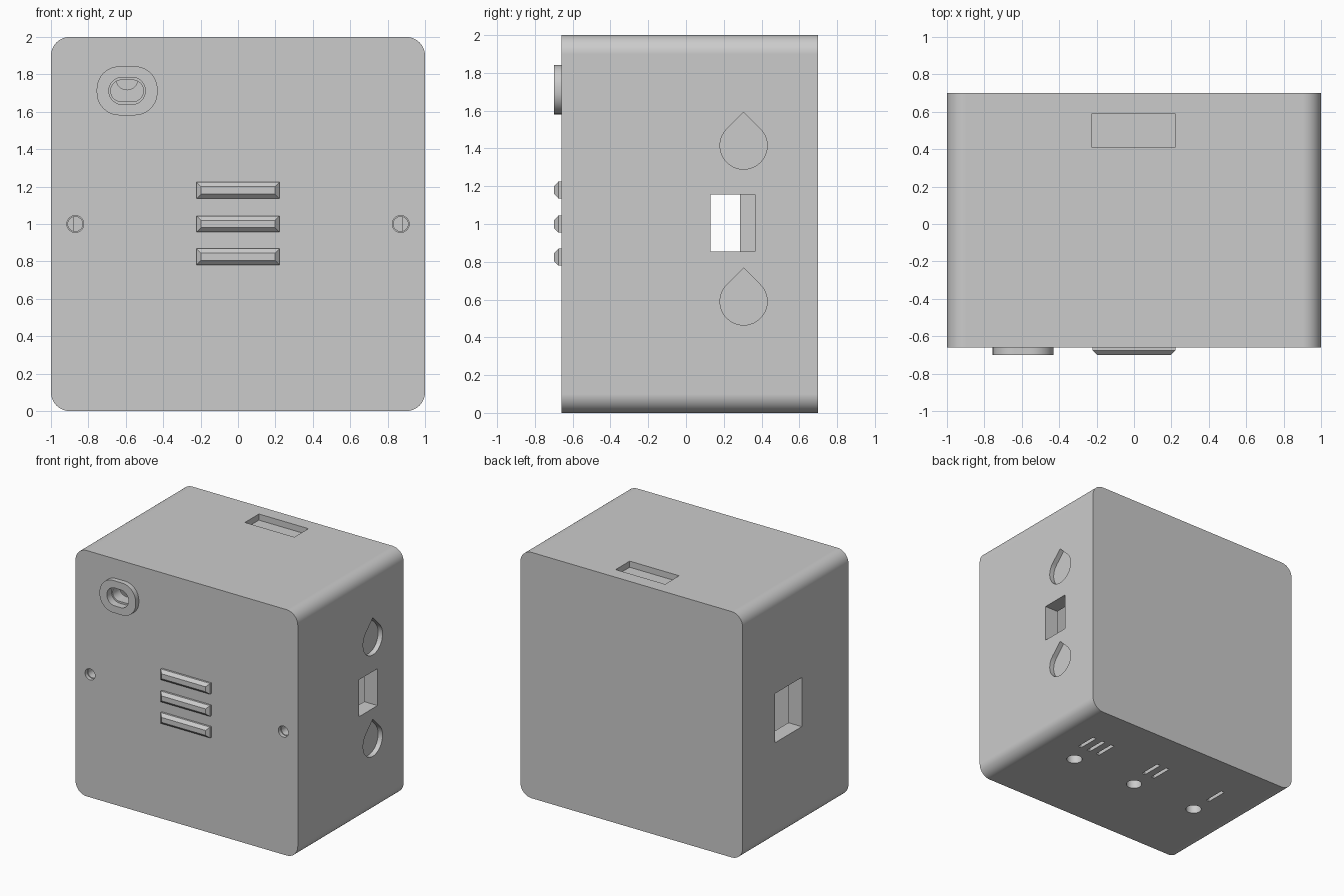
import bpy, bmesh, math

if "Cube" in bpy.data.objects:
    bpy.data.objects.remove(bpy.data.objects["Cube"])

FRONT, SEAM, BACK, WALL = -0.66, -0.545, 0.70, 0.12


def prism(name, pts, axis, a, b):
    """Extrude a 2D profile along an axis: x -> (y,z), y -> (x,z), z -> (x,y)."""
    def place(u, v, t):
        return {'x': (t, u, v), 'y': (u, t, v), 'z': (u, v, t)}[axis]
    bm = bmesh.new()
    lo = [bm.verts.new(place(u, v, a)) for u, v in pts]
    hi = [bm.verts.new(place(u, v, b)) for u, v in pts]
    bm.faces.new(lo)
    bm.faces.new(hi)
    n = len(pts)
    for i in range(n):
        j = (i + 1) % n
        bm.faces.new((lo[i], lo[j], hi[j], hi[i]))
    bmesh.ops.recalc_face_normals(bm, faces=bm.faces)
    me = bpy.data.meshes.new(name)
    bm.to_mesh(me)
    bm.free()
    ob = bpy.data.objects.new(name, me)
    bpy.context.collection.objects.link(ob)
    return ob


def rect(u0, u1, v0, v1):
    return [(u0, v0), (u1, v0), (u1, v1), (u0, v1)]


def rounded(cu, cv, w, h, r, seg=10):
    pts = []
    for k, (su, sv) in enumerate(((1, 1), (-1, 1), (-1, -1), (1, -1))):
        for i in range(seg + 1):
            t = math.pi / 2 * (k + i / seg)
            pts.append((cu + su * (w / 2 - r) + r * math.cos(t),
                        cv + sv * (h / 2 - r) + r * math.sin(t)))
    return pts


def circle(cu, cv, r, seg=32):
    return [(cu + r * math.cos(2 * math.pi * i / seg),
             cv + r * math.sin(2 * math.pi * i / seg)) for i in range(seg)]


def teardrop(cu, cv, r, seg=32):
    arc = [math.radians(135 + 270 * i / seg) for i in range(seg + 1)]
    return ([(cu, cv + r * math.sqrt(2))] +
            [(cu + r * math.cos(t), cv + r * math.sin(t)) for t in arc])


def cut(ob, pts, axis, a, b):
    cutter = prism("cutter", pts, axis, a, b)
    cutter.hide_render = True
    m = ob.modifiers.new("cut", 'BOOLEAN')
    m.operation, m.solver, m.object = 'DIFFERENCE', 'EXACT', cutter
    bpy.context.view_layer.objects.active = ob
    bpy.ops.object.modifier_apply(modifier=m.name)
    bpy.data.objects.remove(cutter)


def smooth(ob):
    bpy.ops.object.select_all(action='DESELECT')
    ob.select_set(True)
    bpy.context.view_layer.objects.active = ob
    bpy.ops.object.shade_smooth_by_angle(angle=math.radians(30))
    ob.modifiers.new("normals", 'WEIGHTED_NORMAL').keep_sharp = True


# Hollow box, open towards the lid
outline = rounded(0, 1, 2, 2, 0.1)
body = prism("box_body", outline, 'y', SEAM, BACK)
cut(body, rect(-1 + WALL, 1 - WALL, WALL, 2 - WALL), 'y', SEAM - 0.1, BACK - WALL)

# Side windows, right then left
cut(body, rect(0.13, 0.365, 0.855, 1.155), 'x', 0.8, 1.1)
cut(body, rect(-0.06, 0.285, 0.8, 1.2), 'x', -1.1, -0.8)

# Teardrop pockets on the right, slot on top
for z in (0.59, 1.415):
    cut(body, teardrop(0.305, z, 0.125), 'x', 0.96, 1.1)
cut(body, rect(-0.225, 0.22, 0.41, 0.59), 'z', 1.95, 2.1)

# Bottom holes with counting grooves
for count, x in ((1, -0.6), (2, 0.0), (3, 0.6)):
    cut(body, circle(x, 0, 0.06), 'z', -0.1, 0.2)
    for i in range(count):
        gx = x + (i - (count - 1) / 2) * 0.09
        cut(body, rect(gx - 0.015, gx + 0.015, 0.17, 0.35), 'z', -0.1, 0.04)
smooth(body)

# Front lid with screw holes
lid = prism("front_lid", outline, 'y', FRONT, SEAM)
for x in (-0.87, 0.87):
    cut(lid, circle(x, 1, 0.045), 'y', FRONT - 0.1, FRONT + 0.03)
    cut(lid, circle(x, 1, 0.039), 'y', FRONT - 0.1, SEAM + 0.1)

# Raised ring around the oval opening
cx, cz = -0.593, 1.712
ring = prism("opening_ring", rounded(cx, cz, 0.325, 0.262, 0.122), 'y', -0.70, FRONT)
cut(ring, rounded(cx, cz, 0.195, 0.145, 0.072), 'y', -0.8, SEAM)
cut(lid, rounded(cx, cz, 0.195, 0.145, 0.072), 'y', -0.8, FRONT + 0.02)
cut(lid, rounded(cx, cz, 0.175, 0.115, 0.057), 'y', -0.8, SEAM + 0.1)
smooth(ring)
smooth(lid)
mat = bpy.data.materials.new("lid_grey")
mat.diffuse_color = (0.62, 0.62, 0.63, 1)
mat.use_nodes = True
mat.node_tree.nodes["Principled BSDF"].inputs["Base Color"].default_value = mat.diffuse_color
lid.data.materials.append(mat)

# Small round part behind the opening
smooth(prism("inner_peg", circle(cx, 1.775, 0.06), 'y', SEAM, -0.45))

# Three bars with bevelled front edges
for i, z in enumerate((0.825, 1.0, 1.18)):
    bar = prism(f"front_bar_{i + 1}", rect(-0.222, 0.222, z - 0.044, z + 0.044),
                'y', -0.70, FRONT)
    bm = bmesh.new()
    bm.from_mesh(bar.data)
    edges = [e for e in bm.edges if all(v.co.y < -0.69 for v in e.verts)]
    bmesh.ops.bevel(bm, geom=edges, offset=0.024, segments=1, affect='EDGES')
    bm.to_mesh(bar.data)
    bm.free()
